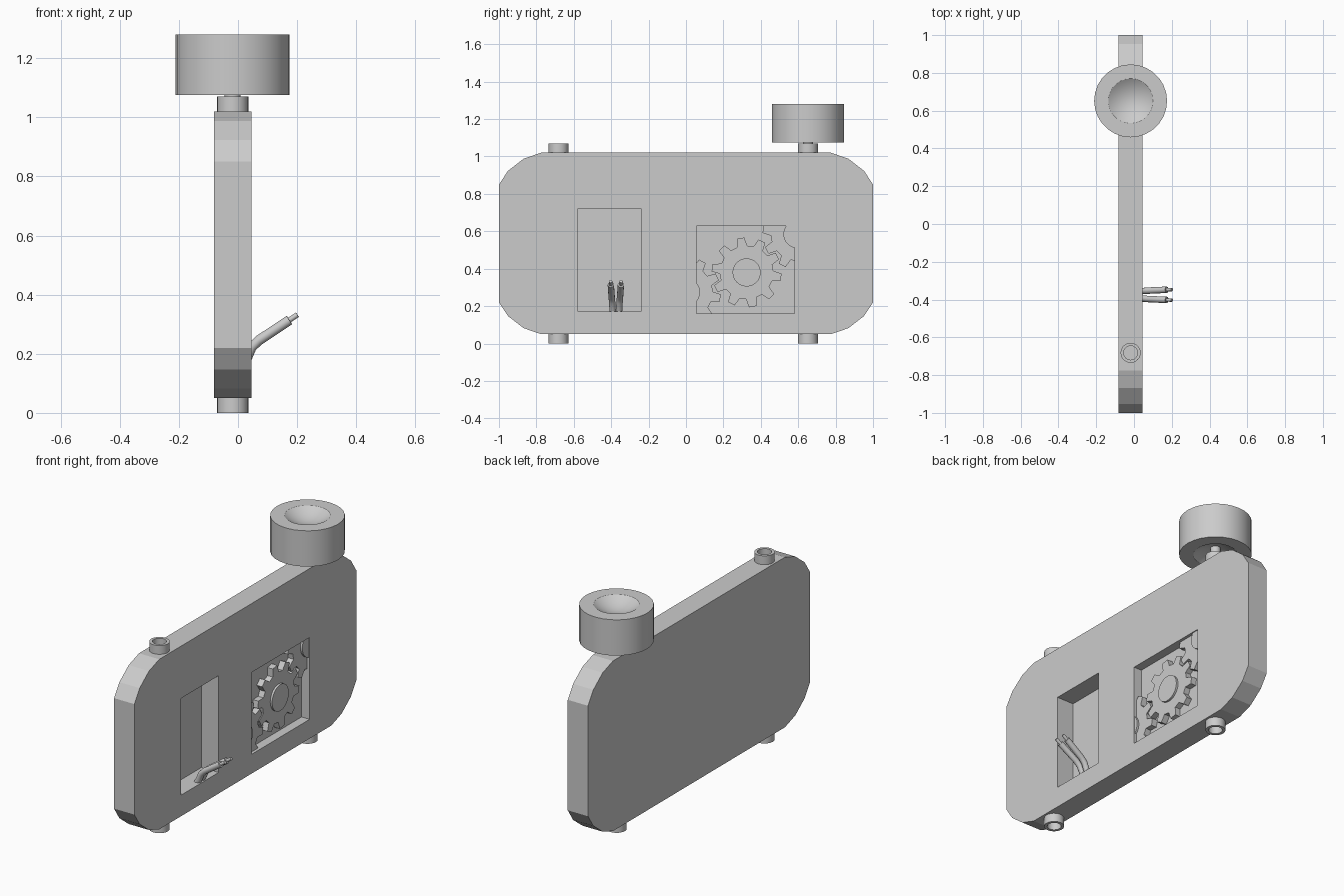
import bpy, bmesh, math
from mathutils import Vector

if "Cube" in bpy.data.objects:
    bpy.data.objects.remove(bpy.data.objects["Cube"])

CX = -0.018                      # centre plane of the case
X0, X1 = -0.082, 0.046           # back and front of the case


def finish(bm, name, smooth=True):
    bmesh.ops.recalc_face_normals(bm, faces=bm.faces)
    me = bpy.data.meshes.new(name)
    bm.to_mesh(me)
    bm.free()
    ob = bpy.data.objects.new(name, me)
    bpy.context.collection.objects.link(ob)
    if smooth:
        bpy.ops.object.select_all(action='DESELECT')
        bpy.context.view_layer.objects.active = ob
        ob.select_set(True)
        bpy.ops.object.shade_smooth_by_angle(angle=math.radians(32))
    return ob


def prism(name, outline, x0, x1, smooth=False):
    """Extrude a (y, z) outline along x."""
    bm = bmesh.new()
    face = bm.faces.new([bm.verts.new((x0, y, z)) for y, z in outline])
    ext = bmesh.ops.extrude_face_region(bm, geom=[face])
    moved = [v for v in ext['geom'] if isinstance(v, bmesh.types.BMVert)]
    bmesh.ops.translate(bm, verts=moved, vec=(x1 - x0, 0, 0))
    return finish(bm, name, smooth)


def lathe(name, profile, x, y, n=24):
    """Spin an (r, z) profile round a vertical axis."""
    bm = bmesh.new()
    rings = []
    for r, z in profile:
        if r == 0:
            rings.append([bm.verts.new((x, y, z))] * n)
        else:
            rings.append([bm.verts.new((x + r * math.cos(i * math.tau / n),
                                        y + r * math.sin(i * math.tau / n), z))
                          for i in range(n)])
    for a, b in zip(rings, rings[1:]):
        for i in range(n):
            j = (i + 1) % n
            bm.faces.new(dict.fromkeys((a[i], a[j], b[j], b[i])))
    return finish(bm, name)


def tube(name, path, r):
    """Round wire along a path of points lying in a constant-y-ish plane."""
    bm = bmesh.new()
    pts = [Vector(p) for p in path]
    rings, n = [], 12
    for k, p in enumerate(pts):
        t = (pts[min(k + 1, len(pts) - 1)] - pts[max(k - 1, 0)]).normalized()
        u = t.cross(Vector((0, 1, 0))).normalized()
        v = t.cross(u)
        rings.append([bm.verts.new(p + r * (math.cos(i * math.tau / n) * u +
                                            math.sin(i * math.tau / n) * v))
                      for i in range(n)])
    for a, b in zip(rings, rings[1:]):
        for i in range(n):
            j = (i + 1) % n
            bm.faces.new((a[i], a[j], b[j], b[i]))
    bm.faces.new(rings[0])
    bm.faces.new(rings[-1])
    return finish(bm, name)


def rect(y0, y1, z0, z1):
    return [(y0, z0), (y1, z0), (y1, z1), (y0, z1)]


# case with faceted round corners
zc = 0.535
corner = [(1, 0.315), (0.952, 0.388), (0.868, 0.453), (0.775, 0.485)]
outline = ([(y, zc + z) for y, z in corner] +
           [(-y, zc + z) for y, z in reversed(corner)] +
           [(-y, zc - z) for y, z in corner] +
           [(y, zc - z) for y, z in reversed(corner)])
case = prism("case", outline, X0, X1)

# window pockets: deep wire bay and shallow gear bay
for name, box, floor in (("wire_bay_cutter", rect(-0.578, -0.24, 0.17, 0.722), -0.062),
                         ("gear_bay_cutter", rect(0.055, 0.58, 0.16, 0.627), -0.005)):
    cutter = prism(name, box, floor, 0.2)
    cutter.hide_render = True
    cutter.hide_viewport = True
    mod = case.modifiers.new(name, 'BOOLEAN')
    mod.object = cutter
    mod.operation = 'DIFFERENCE'
    mod.solver = 'EXACT'


# meshing gears with raised hubs
def gear(name, y, z, phase, teeth=10, root=0.143, tip=0.187):
    pts = []
    for i in range(teeth):
        for off, r in ((-0.31, root), (-0.17, tip), (0.17, tip), (0.31, root)):
            a = phase + (i + off) * math.tau / teeth
            pts.append((y + r * math.cos(a), z + r * math.sin(a)))
    prism(name, pts, -0.01, 0.029)
    hub = [(y + 0.075 * math.cos(i * math.tau / 32),
            z + 0.075 * math.sin(i * math.tau / 32)) for i in range(32)]
    prism(name + "_hub", hub, 0.02, 0.041, True)


STEP = math.tau / 10
MAIN = (0.324, 0.38)
main_phase = math.radians(100)
gear("main_gear", *MAIN, main_phase)
for name, y, z in (("left_gear", 0.0, 0.275), ("upper_gear", 0.596, 0.585)):
    to_main = math.atan2(MAIN[1] - z, MAIN[0] - y)
    # put a gap opposite each tooth of the main gear
    gear(name, y, z, to_main + STEP / 2 - (main_phase - to_main - math.pi))

# hollow pegs on the top and bottom edges
for side, y in (("front", -0.682), ("rear", 0.652)):
    for level, z_in, z_out in (("top", 1.0, 1.07), ("bottom", 0.07, 0.0)):
        lathe(f"{level}_peg_{side}",
              [(0.053, z_in), (0.053, z_out), (0.037, z_out), (0.037, z_in), (0, z_in)],
              CX, y)

# winding knob: dished top and underside
dish = [(0.118 * math.sin(a), 0.042 * math.cos(a) ** 2)
        for a in (math.pi / 2 * k / 8 for k in range(9))]
profile = ([(r, 1.28 - d) for r, d in dish] + [(0.193, 1.28), (0.193, 1.076)] +
           [(r, 1.076 + d) for r, d in reversed(dish)])
lathe("winding_knob", profile, CX, 0.652, 28)
lathe("knob_stem", [(0, 1.0), (0.027, 1.0), (0.027, 1.13), (0, 1.13)], CX, 0.652)

# pair of wires with bare tips
for name, s in (("left_wire", -1), ("right_wire", 1)):
    def at(x, spread, z):
        return (x, -0.375 + s * spread, z)
    tube(name, [at(0.012, 0.016, 0.155), at(0.032, 0.018, 0.19), at(0.046, 0.02, 0.222),
                at(0.07, 0.022, 0.245), at(0.174, 0.027, 0.314)], 0.017)
    tube(name + "_tip", [at(0.165, 0.027, 0.308), at(0.201, 0.028, 0.332)], 0.009)
